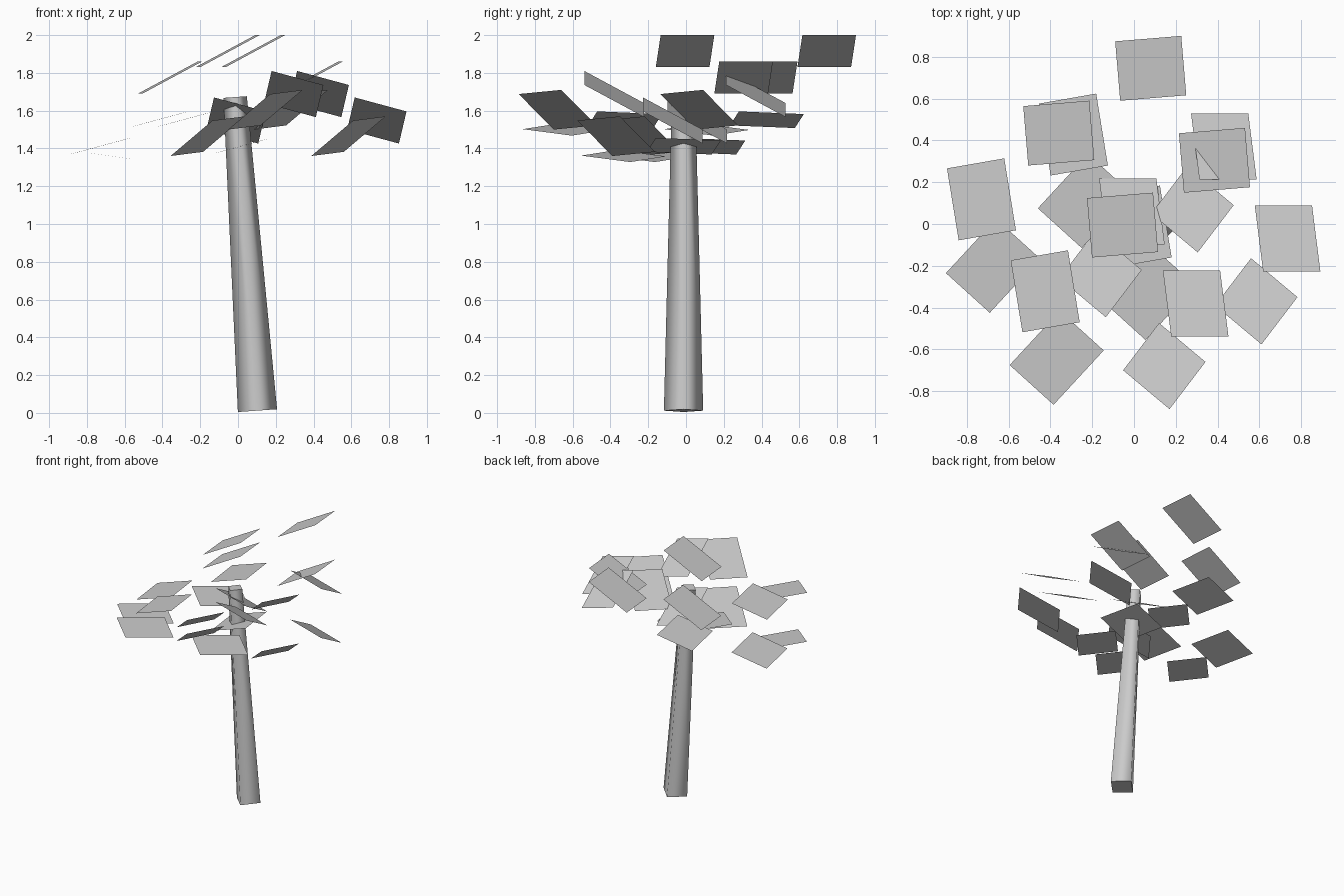
import bpy, bmesh
from mathutils import Vector, Matrix

cube = bpy.data.objects.get("Cube")
if cube:
    bpy.data.objects.remove(cube, do_unlink=True)


def make_material(name, color):
    mat = bpy.data.materials.new(name)
    mat.use_nodes = True
    mat.diffuse_color = color
    mat.node_tree.nodes["Principled BSDF"].inputs["Base Color"].default_value = color
    return mat


grey = make_material("plain grey", (0.6, 0.6, 0.6, 1))


def add_object(name, bm):
    mesh = bpy.data.meshes.new(name)
    bm.to_mesh(mesh)
    bm.free()
    mesh.materials.append(grey)
    obj = bpy.data.objects.new(name, mesh)
    bpy.context.collection.objects.link(obj)
    return obj


# Trunk: leaning four-sided taper, softly shaded sides and flat ends
foot, tip = Vector((0.103, -0.013, 0.012)), Vector((-0.015, -0.013, 1.672))
axis = tip - foot
bm = bmesh.new()
bmesh.ops.create_cone(bm, cap_ends=True, segments=4,
                      radius1=0.104, radius2=0.062, depth=axis.length)
tilt = Vector((0, 0, 1)).rotation_difference(axis).to_matrix().to_4x4()
bm.transform(Matrix.Translation((foot + tip) / 2) @ tilt)
bm.normal_update()
for face in bm.faces:
    face.smooth = abs(face.normal.z) < 0.7
add_object("trunk", bm)

# Leaf cards: centre, half width vector, half length vector
cards = {
    "top_leaf": ((-0.36, 0.435, 1.775), (0.158, 0.013, 0.085), (-0.012, 0.142, 0)),
    "left_leaf": ((-0.73, 0.118, 1.412), (0.137, 0.024, 0.037), (-0.028, 0.172, -0.007)),
    "right_leaf": ((-0.01, 0.06, 1.548), (0.137, 0, -0.037), (-0.02, 0.158, -0.085)),
    "low_leaf": ((-0.675, -0.2, 1.36), (0.105, -0.095, -0.015), (0.12, 0.13, -0.017)),
    "front_leaf": ((-0.16, -0.24, 1.465), (0.111, -0.093, 0.094), (0.086, 0.113, 0.011)),
}

# The same cluster of five cards is repeated four times
clusters = [(0, 0, 0), (0.44, 0.31, 0.14), (0.305, -0.44, 0.14), (0.745, -0.13, 0)]
for number, shift in enumerate(clusters, 1):
    for name, (centre, width, length) in cards.items():
        c, w, l = Vector(centre) + Vector(shift), Vector(width), Vector(length)
        bm = bmesh.new()
        bm.faces.new([bm.verts.new(p) for p in
                      (c - w - l, c + w - l, c + w + l, c - w + l)])
        add_object(f"{name}_{number}", bm)
